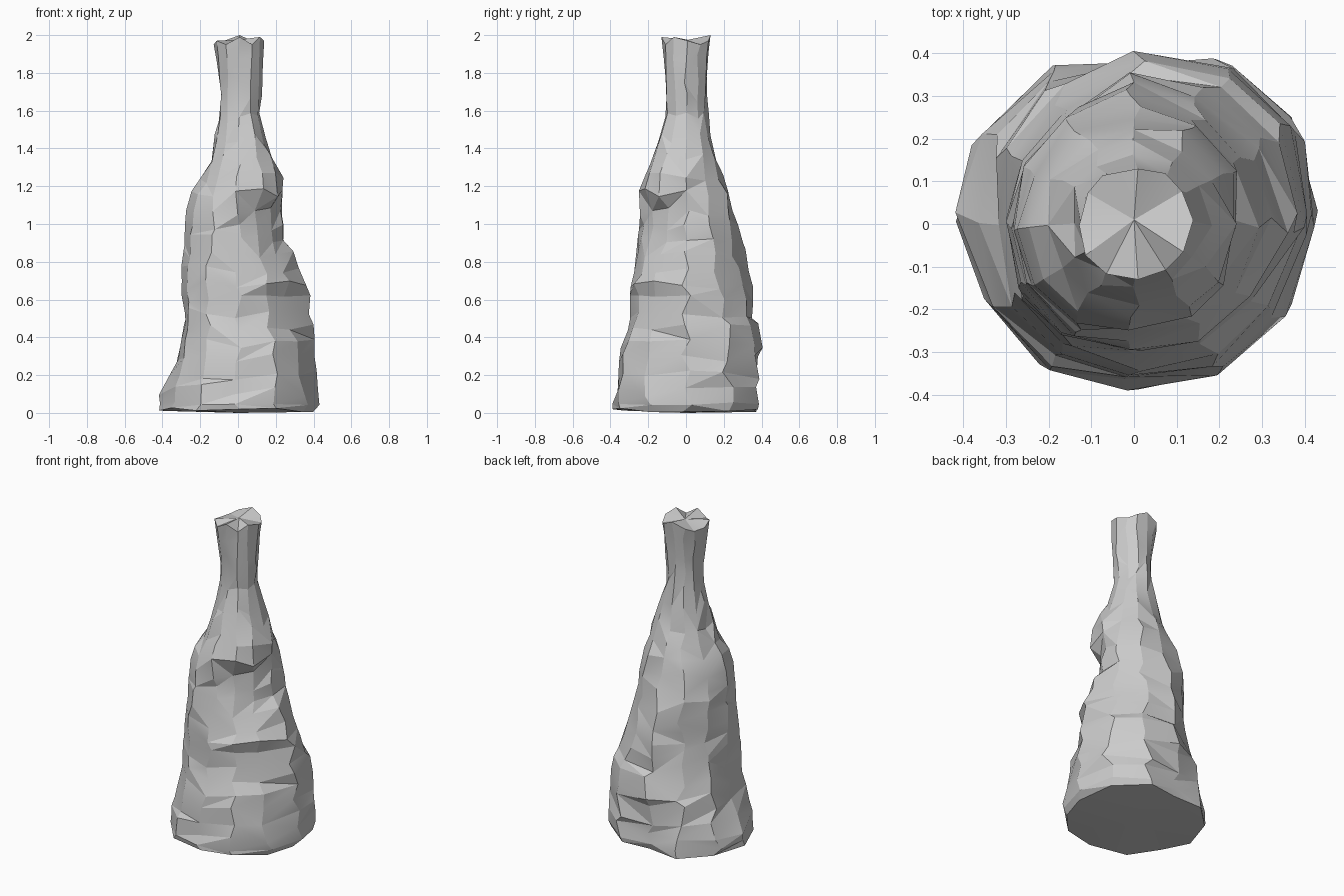
import bpy, bmesh, math, random

if "Cube" in bpy.data.objects:
    bpy.data.objects.remove(bpy.data.objects["Cube"])

random.seed(8)
SIDES = 12

# Height, then reach of the rock to the left, right, front and back
PROFILE = [
    (0.015, .41, .39, .39, .36), (0.05, .42, .43, .40, .38),
    (0.12, .43, .43, .37, .37), (0.20, .37, .42, .36, .37),
    (0.29, .31, .40, .35, .39), (0.36, .30, .40, .34, .40),
    (0.45, .28, .40, .31, .38), (0.53, .28, .39, .29, .36),
    (0.61, .30, .38, .30, .36), (0.68, .30, .36, .30, .35),
    (0.76, .30, .32, .27, .33), (0.84, .28, .29, .25, .32),
    (0.92, .28, .24, .24, .30), (0.99, .28, .24, .22, .28),
    (1.07, .27, .22, .24, .25), (1.17, .25, .23, .25, .22),
    (1.24, .20, .24, .22, .20), (1.34, .14, .18, .19, .16),
    (1.45, .12, .15, .15, .13), (1.57, .10, .11, .11, .12),
    (1.66, .09, .13, .10, .11), (1.76, .09, .13, .11, .11),
    (1.88, .11, .13, .12, .12), (1.97, .13, .14, .13, .13),
]
# Height, then reach of the front-left, front-right, back-right, back-left corners
CORNERS = [
    (0.00, .385, .39, .43, .41), (0.12, .37, .395, .44, .40),
    (0.20, .35, .38, .43, .38), (0.35, .32, .355, .42, .35),
    (0.50, .305, .29, .385, .30), (0.60, .30, .28, .35, .285),
    (0.69, .30, .31, .32, .275), (0.85, .29, .23, .28, .285),
    (0.93, .28, .20, .27, .285), (1.07, .265, .18, .26, .25),
    (1.17, .24, .25, .24, .21), (1.24, .19, .23, .20, .19),
    (1.40, .135, .165, .15, .14), (1.57, .10, .115, .11, .105),
    (1.70, .10, .12, .11, .09), (1.97, .13, .13, .135, .13),
]

stone = bpy.data.materials.new("grey stone")
stone.diffuse_color = (0.6, 0.6, 0.6, 1)
stone.use_nodes = True
stone.node_tree.nodes["Principled BSDF"].inputs["Base Color"].default_value = stone.diffuse_color


def corner_reach(z, col):
    """Corner reach at height z, in a straight line between table rows."""
    for lo, hi in zip(CORNERS, CORNERS[1:]):
        if z <= hi[0]:
            t = (z - lo[0]) / (hi[0] - lo[0])
            return lo[col] + (hi[col] - lo[col]) * t
    return CORNERS[-1][col]


bm = bmesh.new()
rings = []
last = len(PROFILE) - 1
for i, (z, left, right, front, back) in enumerate(PROFILE):
    ring = []
    for k in range(SIDES):
        # Uneven spacing, radius and layer height give a chipped surface
        a = 2 * math.pi * k / SIDES + random.uniform(-.08, .08)
        c, s = math.cos(a), math.sin(a)
        col = (3 if c > 0 else 4) if s > 0 else (2 if c > 0 else 1)
        axis = math.hypot(c * (right if c > 0 else left),
                          s * (back if s > 0 else front))
        w = abs(math.sin(2 * a))
        r = axis * (1 - w) + corner_reach(z, col) * 1.03 * w
        r *= 1 + random.uniform(-.022, .022)
        if i < 2:
            dz = random.uniform(-.012, .012)
        elif i == last:
            dz = random.choice((-.02, 0, .02))
        else:
            dz = random.uniform(-.032, .032)
        ring.append(bm.verts.new((c * r, s * r, z + dz)))
    rings.append(ring)
rings[-1][3].co.z = 2.0

# Walls: slanted panels split along random diagonals
for low, high in zip(rings, rings[1:]):
    for k in range(SIDES):
        n = (k + 1) % SIDES
        a, b, c, d = low[k], low[n], high[n], high[k]
        if random.random() < 0.5:
            bm.faces.new((a, b, c))
            bm.faces.new((a, c, d))
        else:
            bm.faces.new((a, b, d))
            bm.faces.new((b, c, d))

# Nearly flat underside and a shallow folded fan on the tip
foot = bm.verts.new((0, 0, 0))
tip = bm.verts.new((0.0, 0.01, 1.975))
for k in range(SIDES):
    n = (k + 1) % SIDES
    bm.faces.new((rings[0][n], rings[0][k], foot))
    bm.faces.new((rings[-1][k], rings[-1][n], tip))

mesh = bpy.data.meshes.new("rock_spire")
bm.to_mesh(mesh)
bm.free()
mesh.materials.append(stone)
rock = bpy.data.objects.new("rock_spire", mesh)
bpy.context.collection.objects.link(rock)

# Keep the chipped facets crisp, softening only the gentlest bends
bpy.context.view_layer.objects.active = rock
rock.select_set(True)
bpy.ops.object.shade_smooth_by_angle(angle=math.radians(14))
